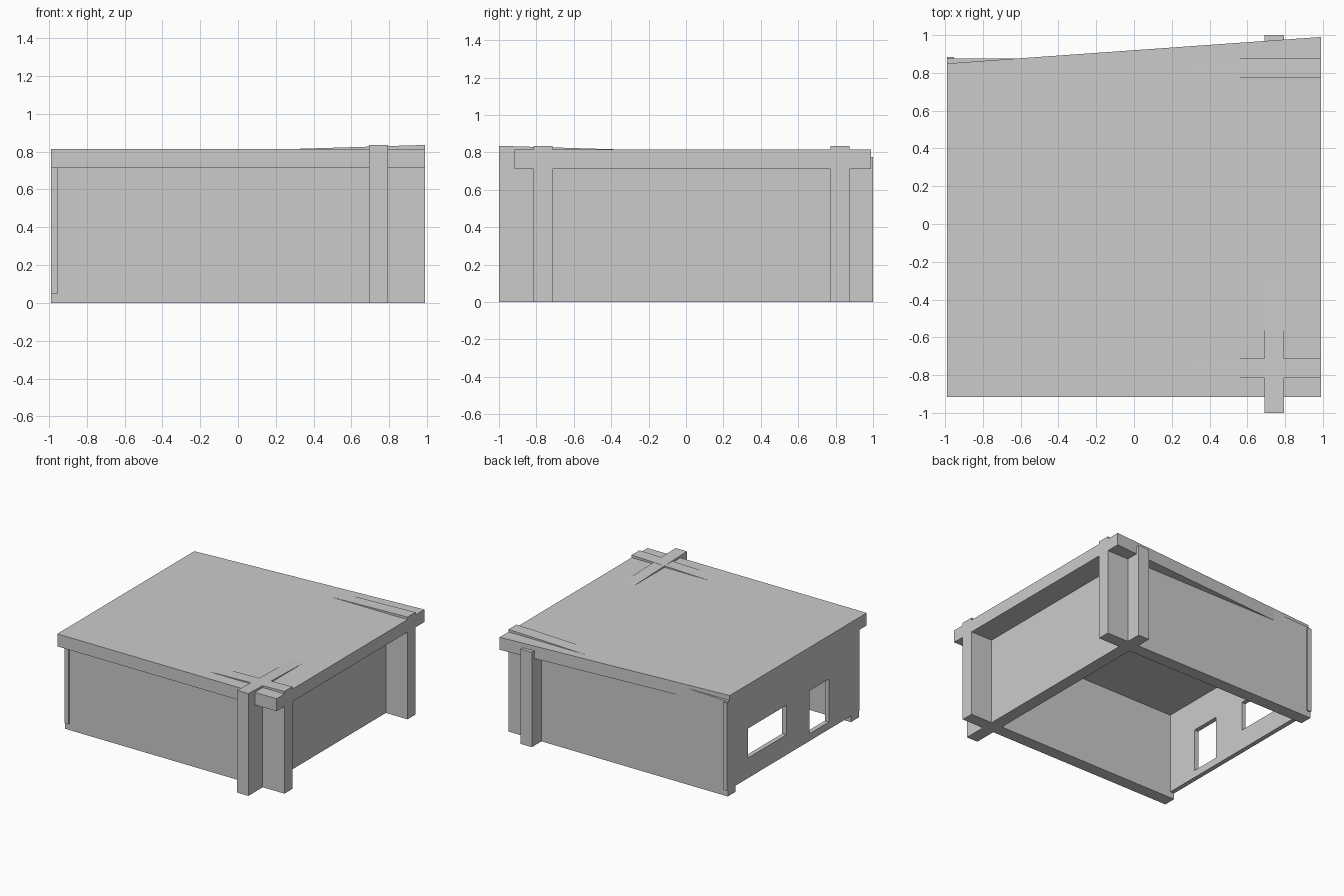
import bpy, bmesh
from mathutils import Vector

if "Cube" in bpy.data.objects:
    bpy.data.objects.remove(bpy.data.objects["Cube"])


def prism(name, outline, place, lo, hi):
    """Extrude a flat outline between lo and hi; place maps (u, v, depth) to xyz."""
    bm = bmesh.new()
    face = bm.faces.new([bm.verts.new(place(u, v, lo)) for u, v in outline])
    side = bmesh.ops.extrude_face_region(bm, geom=[face])["geom"]
    move = Vector(place(0, 0, hi)) - Vector(place(0, 0, lo))
    bmesh.ops.translate(bm, vec=move,
                        verts=[g for g in side if isinstance(g, bmesh.types.BMVert)])
    bmesh.ops.recalc_face_normals(bm, faces=bm.faces)
    mesh = bpy.data.meshes.new(name)
    bm.to_mesh(mesh)
    bm.free()
    obj = bpy.data.objects.new(name, mesh)
    bpy.context.collection.objects.link(obj)
    return obj


def rect(u0, u1, v0, v1):
    return [(u0, v0), (u1, v0), (u1, v1), (u0, v1)]


def along_x(u, v, d):
    return (u, d, v)


def along_y(u, v, d):
    return (d, u, v)


def flat(u, v, d):
    return (u, v, d)


# Roof slab with a slanted back edge
prism("roof_slab", [(-0.99, -0.917), (0.99, -0.917), (0.99, 0.99), (-0.99, 0.85)],
      flat, 0.712, 0.814)

# Front and back walls, tops rising gently through the roof to the right
wall = [(-0.99, 0), (0.99, 0), (0.99, 0.835), (-0.99, 0.775)]
prism("front_wall", wall, along_x, -0.815, -0.713)
prism("back_wall", wall, along_x, 0.773, 0.875)

# Right cross wall, top rising toward the front
prism("right_wall", [(-1, 0), (1, 0), (1, 0.775), (-1, 0.835)], along_y, 0.692, 0.794)

# Thin left panel, raised off the ground
panel = prism("left_panel", rect(-0.825, 0.885, 0.05, 0.765), along_y, -0.99, -0.953)

# Wide window and tall opening cut through the left panel
for name, opening in (("window_cutter", rect(0.12, 0.615, 0.215, 0.455)),
                      ("tall_window_cutter", rect(-0.43, -0.18, 0.11, 0.46))):
    cutter = prism(name, opening, along_y, -1.1, -0.85)
    cutter.hide_render = True
    mod = panel.modifiers.new(name, 'BOOLEAN')
    mod.operation = 'DIFFERENCE'
    mod.solver = 'EXACT'
    mod.object = cutter
    bpy.context.view_layer.objects.active = panel
    bpy.ops.object.modifier_apply(modifier=mod.name)
    bpy.data.objects.remove(cutter)
